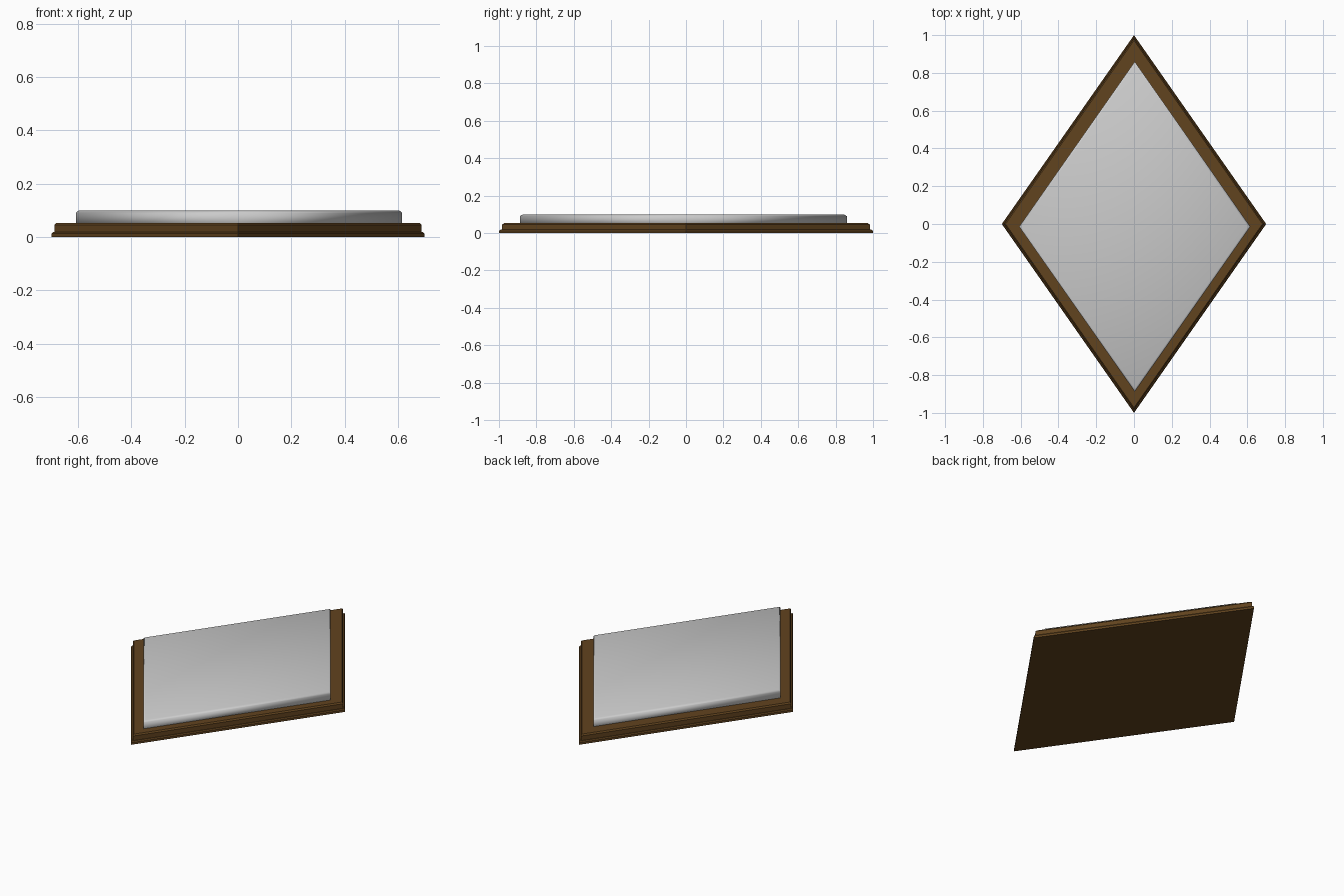
import bpy, bmesh

if "Cube" in bpy.data.objects:
    bpy.data.objects.remove(bpy.data.objects["Cube"])

def lozenge(name, rings, centre=(0, 0), mat=None, smooth=None):
    """Stack of diamond rings, each (half width, half length, z), capped both ends."""
    bm = bmesh.new()
    cx, cy = centre
    loops = []
    for a, b, z in rings:
        loops.append([bm.verts.new((cx + x, cy + y, z))
                      for x, y in ((a, 0), (0, b), (-a, 0), (0, -b))])
    for lo, hi in zip(loops, loops[1:]):
        for i in range(4):
            j = (i + 1) % 4
            bm.faces.new((lo[i], lo[j], hi[j], hi[i]))
    bm.faces.new(loops[0][::-1])
    bm.faces.new(loops[-1])
    mesh = bpy.data.meshes.new(name)
    bm.to_mesh(mesh)
    bm.free()
    ob = bpy.data.objects.new(name, mesh)
    bpy.context.collection.objects.link(ob)
    if mat:
        mesh.materials.append(mat)
    if smooth:
        mesh.shade_smooth()
    return ob

wood = bpy.data.materials.new("dark_wood")
wood.diffuse_color = (0.12, 0.056, 0.013, 1)
wood.use_nodes = True
wood.node_tree.nodes["Principled BSDF"].inputs["Base Color"].default_value = wood.diffuse_color

# Thin bottom plinth with a chamfered lip
lozenge("frame_base", [(0.70, 1.0, 0), (0.70, 1.0, 0.012), (0.694, 0.991, 0.018)], mat=wood)
# Upper frame step
lozenge("frame_step", [(0.688, 0.983, 0.018), (0.688, 0.983, 0.045),
                       (0.680, 0.972, 0.053)], mat=wood)
# Raised grey panel with soft edge, slightly off centre
lozenge("panel", [(0.612, 0.874, 0.04), (0.612, 0.874, 0.090), (0.606, 0.866, 0.096),
                  (0.600, 0.857, 0.099)], centre=(0.004, -0.014), smooth=True)
